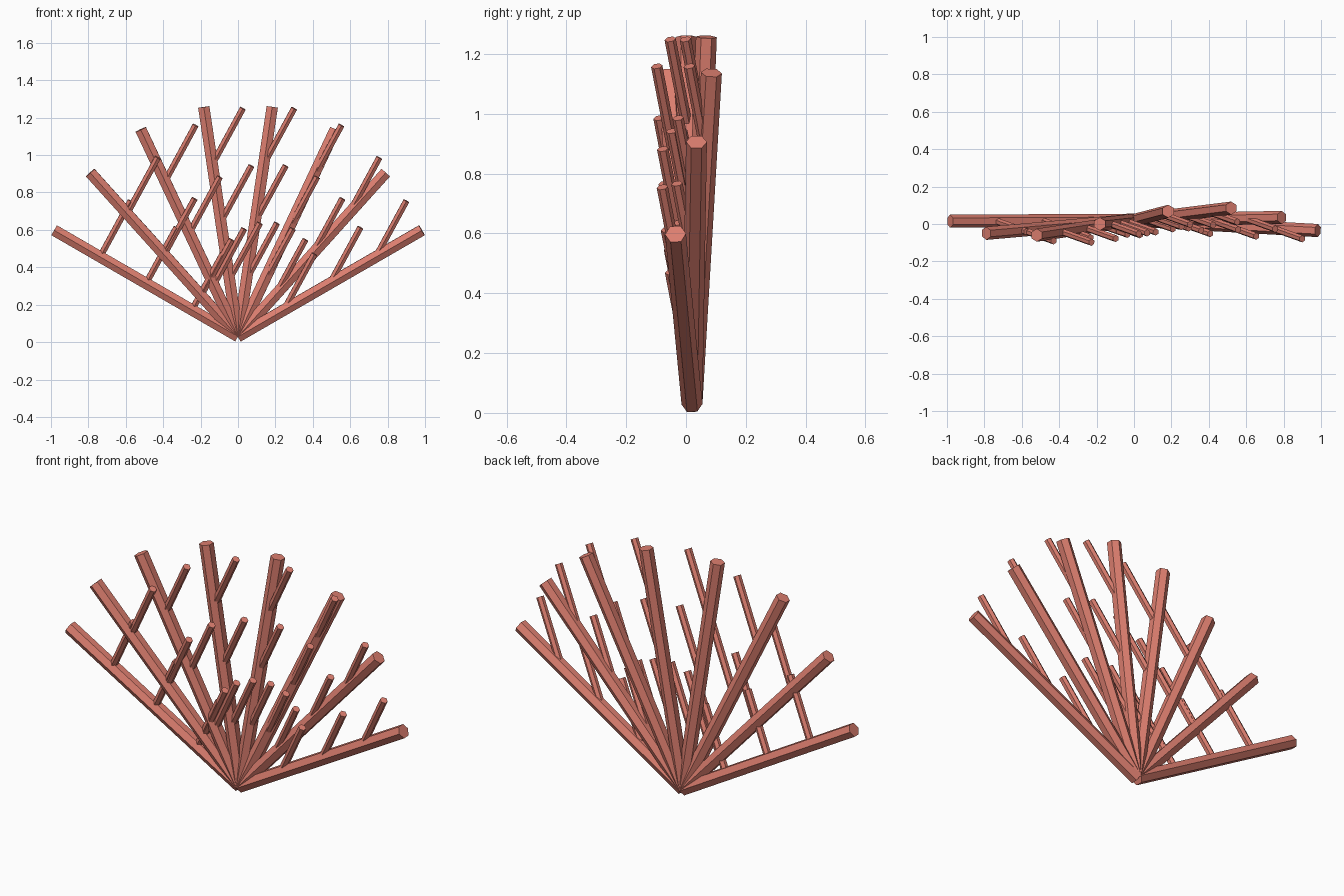
import bpy
from mathutils import Vector

if "Cube" in bpy.data.objects:
    bpy.data.objects.remove(bpy.data.objects["Cube"])

mat = bpy.data.materials.new("coral_red")
mat.diffuse_color = (0.72, 0.21, 0.16, 1)
mat.use_nodes = True
mat.node_tree.nodes["Principled BSDF"].inputs["Base Color"].default_value = mat.diffuse_color


def rod(name, a, b, radius):
    """Six-sided straight rod from a to b, flat shaded."""
    d = b - a
    bpy.ops.mesh.primitive_cylinder_add(vertices=6, radius=radius, depth=d.length,
                                        location=(a + b) / 2)
    ob = bpy.context.object
    ob.rotation_mode = 'QUATERNION'
    ob.rotation_quaternion = Vector((0, 0, 1)).rotation_difference(d)
    ob.name = name
    ob.data.materials.append(mat)


# Fan of main branches: x and z mirror left to right, y sways in a wave
base = Vector((0, 0.02, 0.03))
half = [(0.983, 0.598), (0.79, 0.906), (0.52, 1.137), (0.183, 1.257)]
tips = [(-x, z) for x, z in half] + [(x, z) for x, z in reversed(half)]
sway = [0.015, -0.05, -0.06, 0.0, 0.068, 0.085, 0.035, -0.035]

# Every twig leans the same way, up, right and forward
lean = Vector((0.163, -0.058, 0.299))

for i, ((x, z), y) in enumerate(zip(tips, sway), 1):
    tip = Vector((x, y, z))
    rod(f"branch_{i}", base, tip, 0.035)
    for j, t in enumerate((0.25, 0.5, 0.75), 1):
        start = base.lerp(tip, t)
        rod(f"twig_{i}_{j}", start, start + lean, 0.019)
